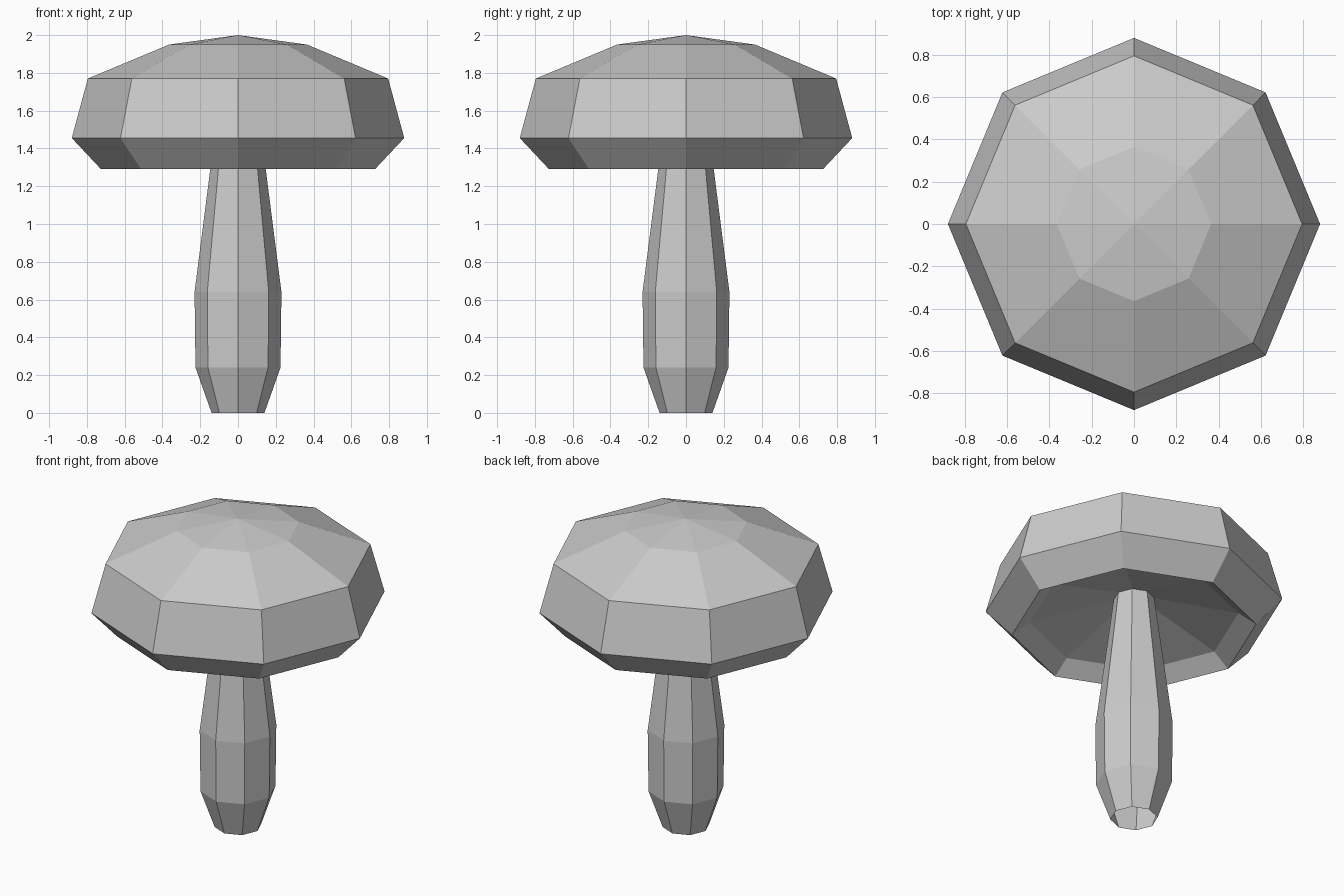
import bpy
import bmesh
from math import cos, sin, tau

SIDES = 8

old = bpy.data.objects.get("Cube")
if old:
    bpy.data.objects.remove(old, do_unlink=True)

grey = bpy.data.materials.new("plain_grey")
grey.use_nodes = True
grey.diffuse_color = (0.6, 0.6, 0.6, 1)
grey.node_tree.nodes["Principled BSDF"].inputs["Base Color"].default_value = (0.6, 0.6, 0.6, 1)


def lathe(name, profile):
    """Turn (radius, height) points into a flat-sided shell; radius 0 makes a tip."""
    bm = bmesh.new()
    rings = []
    for r, z in profile:
        count = SIDES if r else 1
        rings.append([bm.verts.new((r * cos(tau * i / SIDES), r * sin(tau * i / SIDES), z))
                      for i in range(count)])
    for a, b in zip(rings, rings[1:]):
        for i in range(SIDES):
            j = (i + 1) % SIDES
            corners = [a[i % len(a)], a[j % len(a)], b[j % len(b)], b[i % len(b)]]
            bm.faces.new(list(dict.fromkeys(corners)))
    mesh = bpy.data.meshes.new(name)
    bm.to_mesh(mesh)
    bm.free()
    mesh.materials.append(grey)
    obj = bpy.data.objects.new(name, mesh)
    bpy.context.collection.objects.link(obj)
    return obj


# Stem: open tube, narrow foot, swollen middle, tapering into the cap
lathe("stem", [(0.14, 0), (0.225, 0.24), (0.23, 0.64), (0.12, 1.5)])

# Cap: underside from the stem out to the lip, round the rim and up to the tip
lathe("cap", [(0.12, 1.5), (0.62, 1.37), (0.725, 1.29), (0.88, 1.455),
              (0.795, 1.77), (0.365, 1.95), (0, 2)])
